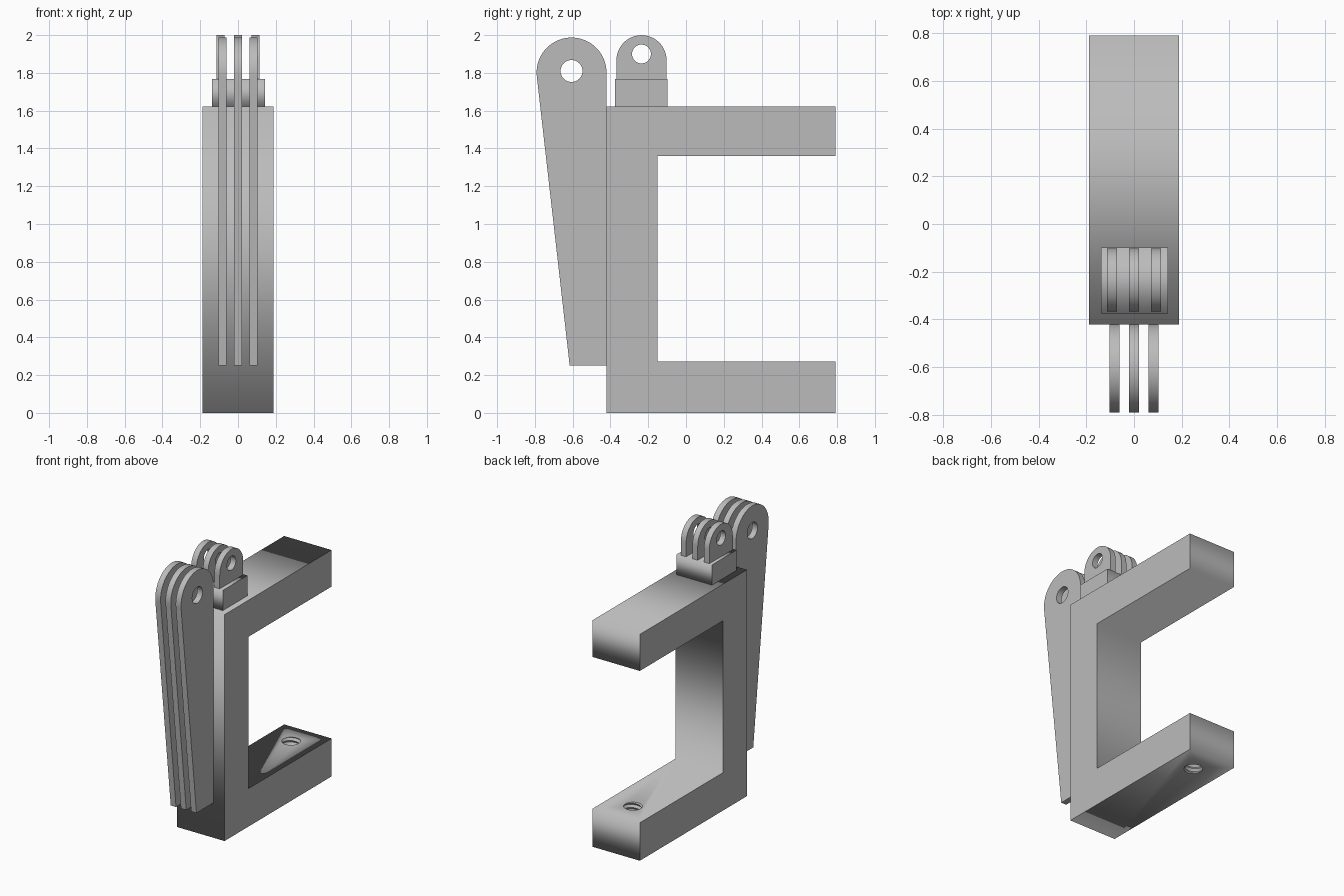
import bpy, bmesh, math
from mathutils import Matrix

if "Cube" in bpy.data.objects:
    bpy.data.objects.remove(bpy.data.objects["Cube"])

grey = bpy.data.materials.new("plain_grey")
grey.diffuse_color = (0.5, 0.5, 0.5, 1)
grey.use_nodes = True
grey.node_tree.nodes["Principled BSDF"].inputs["Base Color"].default_value = grey.diffuse_color

# profile axes (y, z) with the extrusion along x
SIDE = Matrix(((0, 0, 1, 0), (1, 0, 0, 0), (0, 1, 0, 0), (0, 0, 0, 1)))


def arc(cy, cz, r, a0, a1, n):
    """Points on an arc, angles in degrees."""
    angles = [math.radians(a0 + (a1 - a0) * i / n) for i in range(n + 1)]
    return [(cy + r * math.cos(a), cz + r * math.sin(a)) for a in angles]


def plate(name, loops, x0, x1):
    """Extrude a side profile (outline plus holes) from x0 to x1."""
    curve = bpy.data.curves.new(name + "_profile", 'CURVE')
    curve.dimensions = '2D'
    curve.fill_mode = 'BOTH'
    curve.extrude = (x1 - x0) / 2
    for pts in loops:
        spline = curve.splines.new('POLY')
        spline.points.add(len(pts) - 1)
        for p, (y, z) in zip(spline.points, pts):
            p.co = (y, z, 0, 1)
        spline.use_cyclic_u = True
    tmp = bpy.data.objects.new(name + "_profile", curve)
    bpy.context.collection.objects.link(tmp)
    mesh = bpy.data.meshes.new_from_object(
        tmp.evaluated_get(bpy.context.evaluated_depsgraph_get()))
    bpy.data.objects.remove(tmp)
    mesh.transform(Matrix.Translation(((x0 + x1) / 2, 0, 0)) @ SIDE)
    bm = bmesh.new()
    bm.from_mesh(mesh)
    bmesh.ops.remove_doubles(bm, verts=bm.verts, dist=1e-5)
    bmesh.ops.recalc_face_normals(bm, faces=bm.faces)
    bm.to_mesh(mesh)
    bm.free()
    return finish(name, mesh)


def finish(name, mesh):
    mesh.name = name
    mesh.materials.clear()
    mesh.materials.append(grey)
    obj = bpy.data.objects.new(name, mesh)
    bpy.context.collection.objects.link(obj)
    return obj


def smooth(obj):
    bpy.ops.object.select_all(action='DESELECT')
    obj.select_set(True)
    bpy.context.view_layer.objects.active = obj
    bpy.ops.object.shade_smooth_by_angle(angle=math.radians(30))


def thread_cutter(y, r_in, r_out, pitch, z0, turns, n=32):
    """Screw-shaped solid: ridges climb one pitch per turn."""
    bm = bmesh.new()
    levels = 2 * turns + 1
    grid = []
    for i in range(n):
        a = 2 * math.pi * i / n
        column = []
        for k in range(levels + 2):
            r = r_out if k % 2 else r_in
            z = z0 + pitch * (k / 2 + i / n)
            column.append(bm.verts.new((r * math.cos(a), y + r * math.sin(a), z)))
        grid.append(column)
    for i in range(n):
        j, shift = (i + 1) % n, 2 if i == n - 1 else 0
        for k in range(levels + 1 - shift):
            bm.faces.new((grid[i][k], grid[j][k + shift],
                          grid[j][k + 1 + shift], grid[i][k + 1]))
    # close both ends
    bmesh.ops.holes_fill(bm, edges=[e for e in bm.edges if e.is_boundary])
    bmesh.ops.triangulate(bm, faces=bm.faces)
    bmesh.ops.recalc_face_normals(bm, faces=bm.faces)
    mesh = bpy.data.meshes.new("thread_cutter")
    bm.to_mesh(mesh)
    bm.free()
    return finish("thread_cutter", mesh)


# C-shaped clamp frame with a threaded screw hole in the lower arm
frame = plate("clamp_frame", [[(-0.421, 0), (0.791, 0), (0.791, 0.272),
                               (-0.151, 0.272), (-0.151, 1.36), (0.791, 1.36),
                               (0.791, 1.622), (-0.421, 1.622)]], -0.188, 0.188)
cutter = thread_cutter(0.607, 0.055, 0.067, 0.032, -0.08, 14)
mod = frame.modifiers.new("screw_hole", 'BOOLEAN')
mod.operation = 'DIFFERENCE'
mod.solver = 'EXACT'
mod.object = cutter
bpy.context.view_layer.objects.active = frame
bpy.ops.object.modifier_apply(modifier=mod.name)
bpy.data.objects.remove(cutter)

# Mount block on top of the frame
plate("mount_block", [[(-0.376, 1.615), (-0.098, 1.615),
                       (-0.098, 1.767), (-0.376, 1.767)]], -0.138, 0.143)

# Three short mount fins with rounded tops
short = [(-0.368, 1.76), (-0.103, 1.76)] + arc(-0.2355, 1.867, 0.1325, 0, 180, 40)
short_hole = arc(-0.236, 1.90, 0.05, 0, 351, 39)
# Three long tapered fins on the front
long = [(-0.616, 0.252), (-0.419, 0.252)] + arc(-0.606, 1.802, 0.185, 0, 186, 44)
long_hole = arc(-0.606, 1.81, 0.058, 0, 351, 39)
for side, tag in ((-1, "left"), (0, "middle"), (1, "right")):
    x = side * 0.092
    smooth(plate("short_fin_" + tag, [short, short_hole], x - 0.021, x + 0.021))
    x = side * 0.081
    smooth(plate("long_fin_" + tag, [long, long_hole], x - 0.021, x + 0.021))
